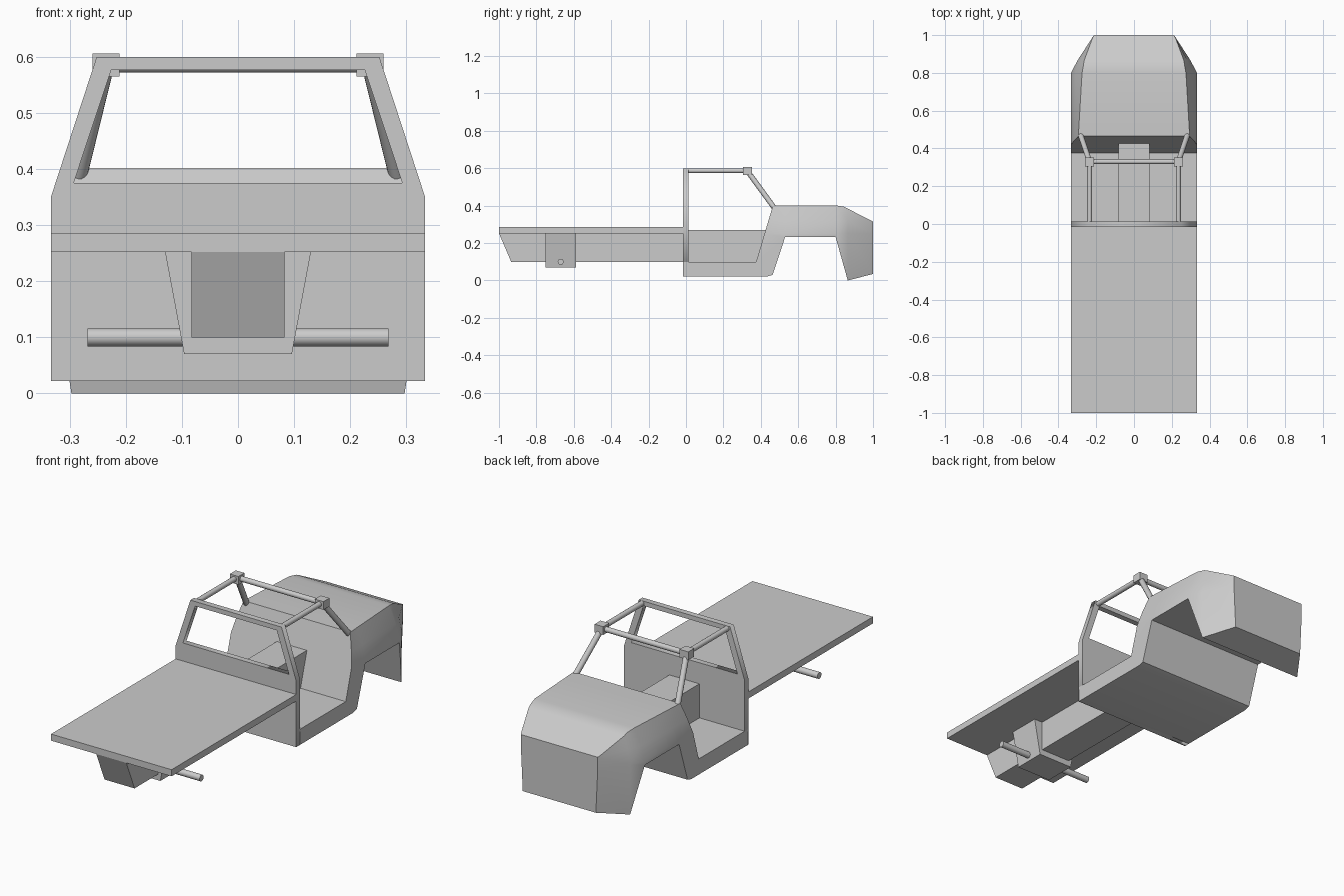
import bpy, bmesh, math
from mathutils import Vector

if "Cube" in bpy.data.objects:
    bpy.data.objects.remove(bpy.data.objects["Cube"])


def finish(name, bm, smooth=None):
    bmesh.ops.recalc_face_normals(bm, faces=bm.faces)
    me = bpy.data.meshes.new(name)
    bm.to_mesh(me)
    bm.free()
    ob = bpy.data.objects.new(name, me)
    bpy.context.collection.objects.link(ob)
    if smooth:
        bpy.ops.object.select_all(action='DESELECT')
        ob.select_set(True)
        bpy.context.view_layer.objects.active = ob
        bpy.ops.object.shade_smooth_by_angle(angle=math.radians(smooth))
    return ob


def prism_bm(pts, a, b, axis='X'):
    """Closed profile (yz for axis X, xz for axis Y) extruded from a to b."""
    bm = bmesh.new()
    if axis == 'X':
        place, step = (lambda p: (a, p[0], p[1])), Vector((b - a, 0, 0))
    else:
        place, step = (lambda p: (p[0], a, p[1])), Vector((0, b - a, 0))
    face = bm.faces.new([bm.verts.new(place(p)) for p in pts])
    ext = bmesh.ops.extrude_face_region(bm, geom=[face], use_keep_orig=True)
    bmesh.ops.translate(bm, vec=step, verts=[v for v in ext['geom'] if isinstance(v, bmesh.types.BMVert)])
    return bm


def prism(name, pts, a, b, axis='X'):
    return finish(name, prism_bm(pts, a, b, axis))


def box(name, x, y, z):
    return prism(name, [(y[0], z[0]), (y[1], z[0]), (y[1], z[1]), (y[0], z[1])], x[0], x[1])


def tube(name, p, q, r, sides=16):
    p, q = Vector(p), Vector(q)
    bm = bmesh.new()
    bmesh.ops.create_cone(bm, cap_ends=True, segments=sides, radius1=r, radius2=r, depth=(q - p).length)
    rot = (q - p).to_track_quat('Z', 'Y').to_matrix()
    bmesh.ops.rotate(bm, cent=(0, 0, 0), matrix=rot, verts=bm.verts)
    bmesh.ops.translate(bm, vec=(p + q) / 2, verts=bm.verts)
    return finish(name, bm, 40)


# Flat bed and the chassis beam under it
box('flat_bed', (-.333, .333), (-1, -.015), (.252, .285))
prism('chassis_beam', [(-1, .252), (-.935, .1), (0, .1), (0, .252)], -.083, .083)

# Axle housing and axle
prism('axle_housing', [(-.13, .252), (-.096, .07), (.096, .07), (.13, .252)], -.75, -.587, 'Y')
tube('axle', (-.268, -.67, .1), (.268, -.67, .1), .016)

# Cab floor, cowl, hood and nose: one side profile, then shaped in width
profile = [(-.015, .022), (.435, .022), (.463, .03), (.53, .232), (.8, .232), (.865, 0),
           (1, .035), (1, .315), (.845, .394), (.8, .402), (.465, .402), (.375, .1), (-.015, .1)]
bm = prism_bm(profile, -1, 1)
for co, no in (((0, 0, .25), (0, 0, 1)), ((0, 0, .32), (0, 0, 1)), ((0, .8, 0), (0, 1, 0)),
               ((0, .865, 0), (0, 1, 0)), ((0, .53, 0), (0, 1, 0))):
    bmesh.ops.bisect_plane(bm, geom=bm.verts[:] + bm.edges[:] + bm.faces[:], dist=1e-5,
                           plane_co=co, plane_no=no)


def half_width(y, z):
    top = .295 - .02 * min(max((y - .46) / .34, 0), 1)
    k = min(max((z - .25) / .152, 0), 1)
    w = .333 + (top - .333) * (.7 * k + .3 * k * k)
    t = max((y - .8) / .2, 0)
    nose = .212 if z > .1 else .202
    return w + (nose - w) * t ** 1.15


for v in bm.verts:
    v.co.x = math.copysign(half_width(v.co.y, v.co.z), v.co.x)
finish('cab_and_hood', bm, 35)

# Tunnel inside the cab
prism('floor_tunnel', [(0, .09), (.4, .09), (.425, .27), (0, .27)], -.083, .083)

# Cab rear wall with its window opening
wall = bpy.data.curves.new('cab_wall', 'CURVE')
wall.dimensions = '2D'
wall.fill_mode = 'BOTH'
wall.extrude = .0145
for half in ([(.333, .022), (.333, .352), (.252, .6)], [(.293, .375), (.226, .577)]):
    loop = half + [(-x, z) for x, z in reversed(half)]
    sp = wall.splines.new('POLY')
    sp.points.add(len(loop) - 1)
    for pt, (x, z) in zip(sp.points, loop):
        pt.co = (x, z, 0, 1)
    sp.use_cyclic_u = True
ob = bpy.data.objects.new('cab_wall', wall)
bpy.context.collection.objects.link(ob)
ob.rotation_euler = (math.pi / 2, 0, 0)
ob.location.y = -.002
bpy.ops.object.select_all(action='DESELECT')
ob.select_set(True)
bpy.context.view_layer.objects.active = ob
bpy.ops.object.convert(target='MESH')

# Roll cage: side bars, corner joints, sloping struts and a cross bar
for s, side in ((-1, 'left'), (1, 'right')):
    x = s * .235
    tube('roof_bar_' + side, (x, 0, .587), (x, .33, .587), .013)
    box('roof_joint_' + side, (x - .024, x + .024), (.305, .352), (.565, .606))
    tube('front_strut_' + side, (x, .33, .583), (s * .283, .472, .388), .014)
tube('roof_cross_bar', (-.235, .33, .585), (.235, .33, .585), .013)
